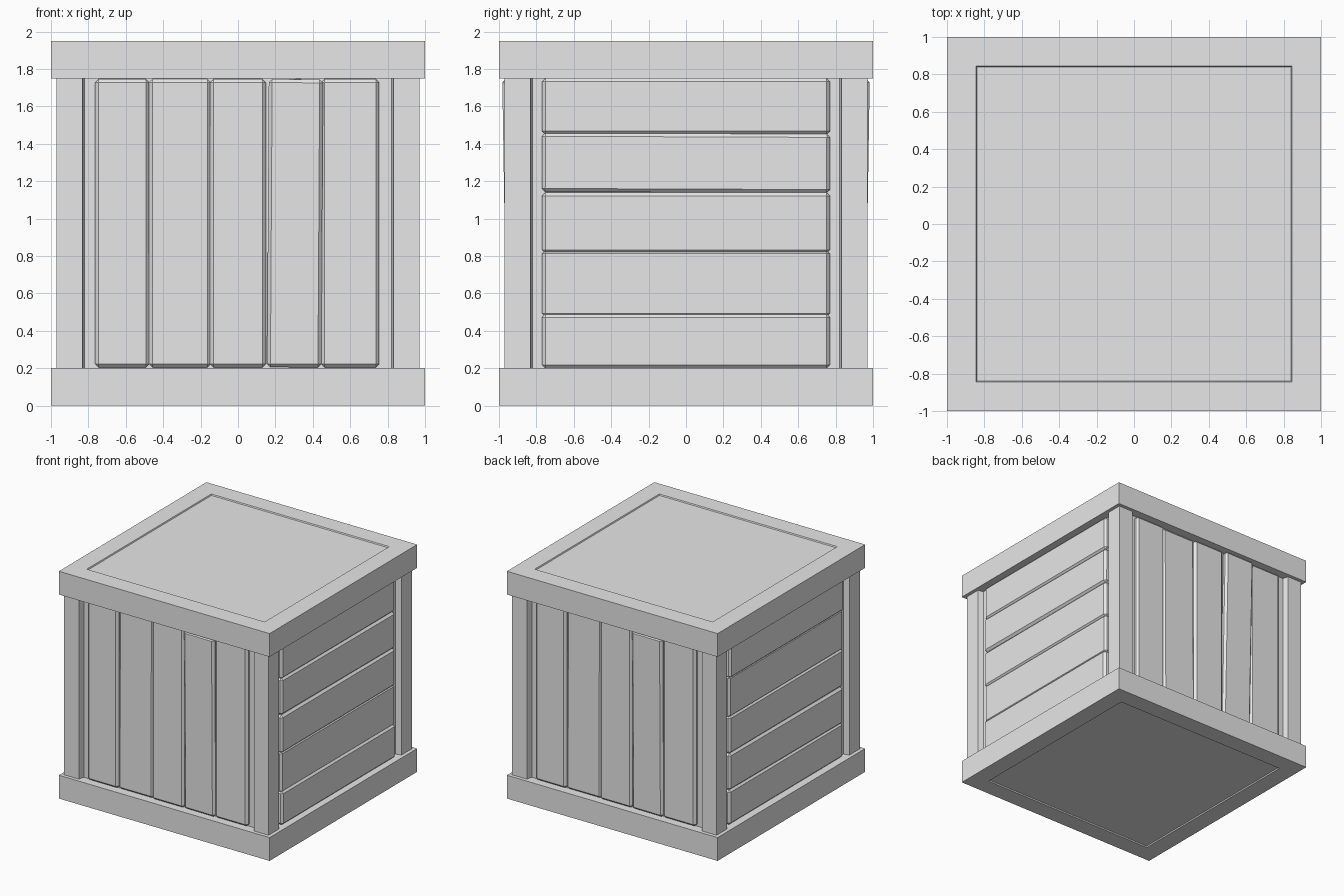
import bpy, bmesh
from math import pi
from mathutils import Matrix, Vector

cube = bpy.data.objects.get("Cube")
if cube:
    bpy.data.objects.remove(cube, do_unlink=True)

grey = bpy.data.materials.new("plain grey")
grey.use_nodes = True
grey.diffuse_color = (0.8, 0.8, 0.8, 1)
grey.node_tree.nodes["Principled BSDF"].inputs["Base Color"].default_value = (0.8, 0.8, 0.8, 1)

BASE, LID, HEIGHT = 0.2, 1.75, 1.95
OPENING = 0.775
MID = HEIGHT / 2


def box(size, centre):
    bm = bmesh.new()
    bmesh.ops.create_cube(bm, size=1)
    bmesh.ops.scale(bm, vec=size, verts=bm.verts)
    bmesh.ops.translate(bm, vec=centre, verts=bm.verts)
    return bm


def finish(bm, name):
    bmesh.ops.recalc_face_normals(bm, faces=bm.faces)
    mesh = bpy.data.meshes.new(name)
    bm.to_mesh(mesh)
    bm.free()
    mesh.materials.append(grey)
    obj = bpy.data.objects.new(name, mesh)
    bpy.context.collection.objects.link(obj)
    return obj


def recess(bm, direction, border, depth, slope=0.018):
    """Sink a panel with sloped walls into the face pointing along direction."""
    bm.normal_update()
    face = max(bm.faces, key=lambda f: f.normal.dot(direction) * f.calc_area())
    bmesh.ops.inset_region(bm, faces=[face], thickness=border)
    bmesh.ops.inset_region(bm, faces=[face], thickness=slope, depth=0)
    bmesh.ops.translate(bm, vec=-direction * depth, verts=face.verts)


# Overhanging base and lid frames with a sunken panel
for name, z, way in (("base_frame", BASE / 2, -1), ("lid_frame", (LID + HEIGHT) / 2, 1)):
    bm = box((2, 2, 0.2), (0, 0, z))
    recess(bm, Vector((0, 0, way)), 1 - 0.78, 0.03)
    finish(bm, name)

# Body whose four sides are sunk between corner posts
bm = box((1.94, 1.94, HEIGHT - 0.02), (0, 0, MID))
for d in ((1, 0, 0), (-1, 0, 0), (0, 1, 0), (0, -1, 0)):
    recess(bm, Vector(d), 0.97 - OPENING, 0.05)
finish(bm, "body_with_posts")


def plank(name, size, centre, turn, flip):
    """Chamfered board, turned about its own centre, then copied by flip."""
    bm = box(size, (0, 0, 0))
    bmesh.ops.bevel(bm, geom=bm.edges[:], offset=0.018, segments=1, affect='EDGES')
    finish(bm, name).matrix_world = flip @ Matrix.Translation(centre) @ turn


# Upright planks: left edge, right edge, face distance, lean, roll
uprights = ((-0.765, -0.475, 0.955, 0, 0),
            (-0.475, -0.145, 0.945, -0.006, 0),
            (-0.15, 0.15, 0.957, 0, 0),
            (0.16, 0.45, 0.97, 0.016, 0.006),
            (0.445, 0.755, 0.955, 0, 0))
for side, angle in (("front", 0), ("back", pi)):
    flip = Matrix.Rotation(angle, 4, 'Z')
    for i, (a, b, face, lean, roll) in enumerate(uprights):
        turn = Matrix.Rotation(lean, 4, 'X') @ Matrix.Rotation(roll, 4, 'Y')
        plank(f"{side}_plank_{i + 1}", (b - a, 0.06, LID - BASE - 0.01),
              ((a + b) / 2, -face + 0.03, MID), turn, flip)

# Level planks: the left side is the right side turned upside down
levels = ((0.2, 0.49, 0.96, 0), (0.475, 0.83, 0.95, 0), (0.815, 1.14, 0.955, 0),
          (1.14, 1.455, 0.955, 0.004), (1.45, 1.75, 0.952, 0))
about_middle = (Matrix.Translation((0, 0, MID)) @ Matrix.Rotation(pi, 4, 'Y')
                @ Matrix.Translation((0, 0, -MID)))
for side, flip in (("left", Matrix.Identity(4)), ("right", about_middle)):
    for i, (a, b, face, tilt) in enumerate(levels):
        plank(f"{side}_plank_{i + 1}", (0.06, 1.54, b - a),
              (face - 0.03, 0, (a + b) / 2), Matrix.Rotation(-tilt, 4, 'X'), flip)
